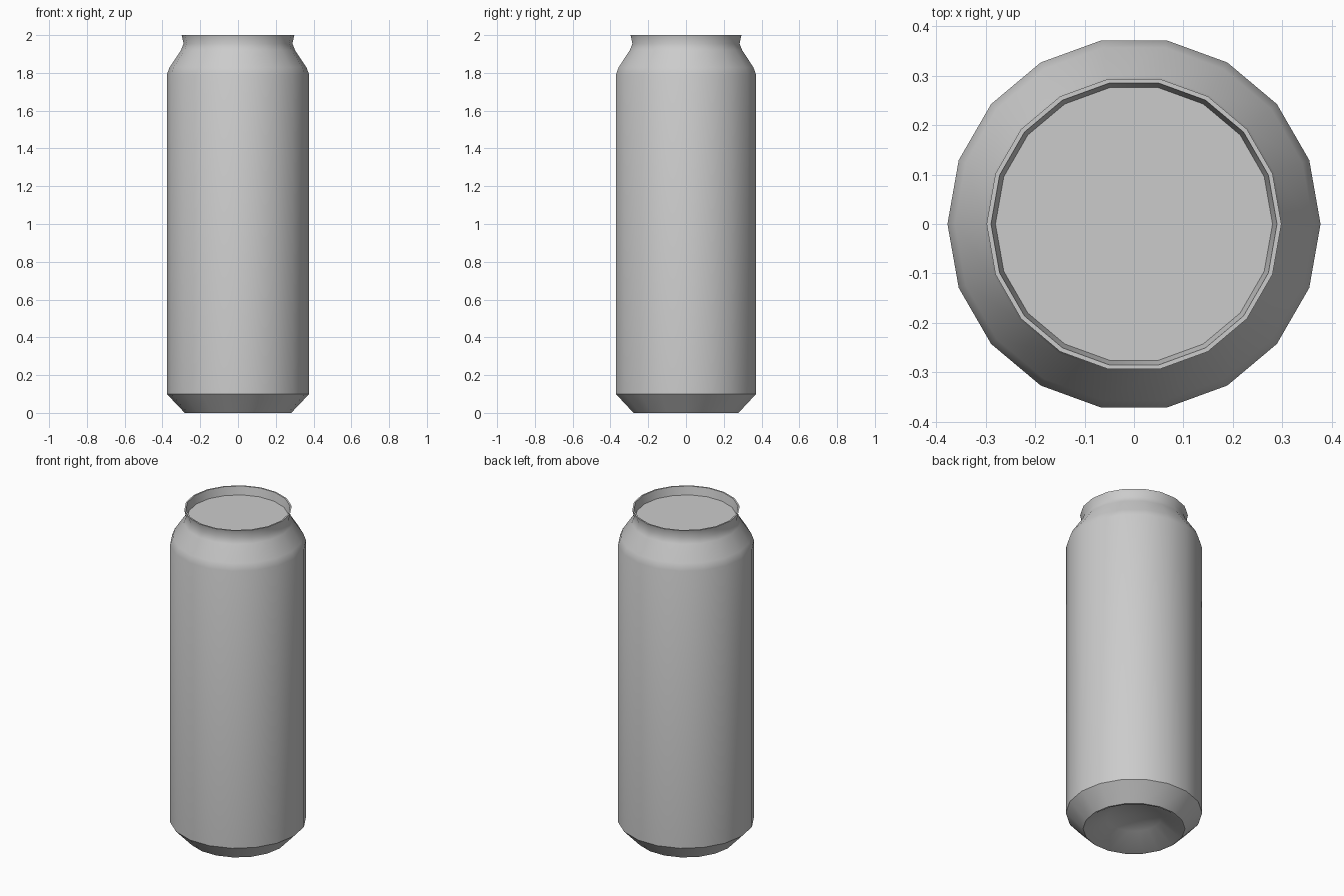
import bpy, bmesh, math

if "Cube" in bpy.data.objects:
    bpy.data.objects.remove(bpy.data.objects["Cube"])

SIDES = 18


def lathe(name, profile):
    """Spin a (radius, z) profile about z; radius 0 closes at a pole."""
    bm = bmesh.new()
    rings = []
    for r, z in profile:
        if r == 0:
            rings.append([bm.verts.new((0, 0, z))] * SIDES)
        else:
            rings.append([bm.verts.new((r * math.cos(2 * math.pi * i / SIDES),
                                        r * math.sin(2 * math.pi * i / SIDES), z))
                          for i in range(SIDES)])
    for a, b in zip(rings, rings[1:]):
        for i in range(SIDES):
            j = (i + 1) % SIDES
            bm.faces.new(dict.fromkeys((a[i], a[j], b[j], b[i])))
    bmesh.ops.recalc_face_normals(bm, faces=bm.faces)
    mesh = bpy.data.meshes.new(name)
    bm.to_mesh(mesh)
    bm.free()
    ob = bpy.data.objects.new(name, mesh)
    bpy.context.collection.objects.link(ob)
    bpy.ops.object.select_all(action='DESELECT')
    ob.select_set(True)
    bpy.context.view_layer.objects.active = ob
    bpy.ops.object.shade_smooth_by_angle(angle=math.radians(35))
    return ob


# One closed shell: domed base, body, shoulder, neck, rim and recessed lid
lathe("drink_can", [
    (0, 0.09), (0.15, 0.07), (0.272, 0.0), (0.282, 0.0),     # concave base and foot
    (0.377, 0.10), (0.377, 1.79),                            # chamfer and wall
    (0.362, 1.83), (0.302, 1.92), (0.288, 1.955),            # shoulder and neck
    (0.298, 2.0), (0.289, 2.0),                              # rim
    (0.280, 1.95), (0, 1.95),                                # recessed lid
])
